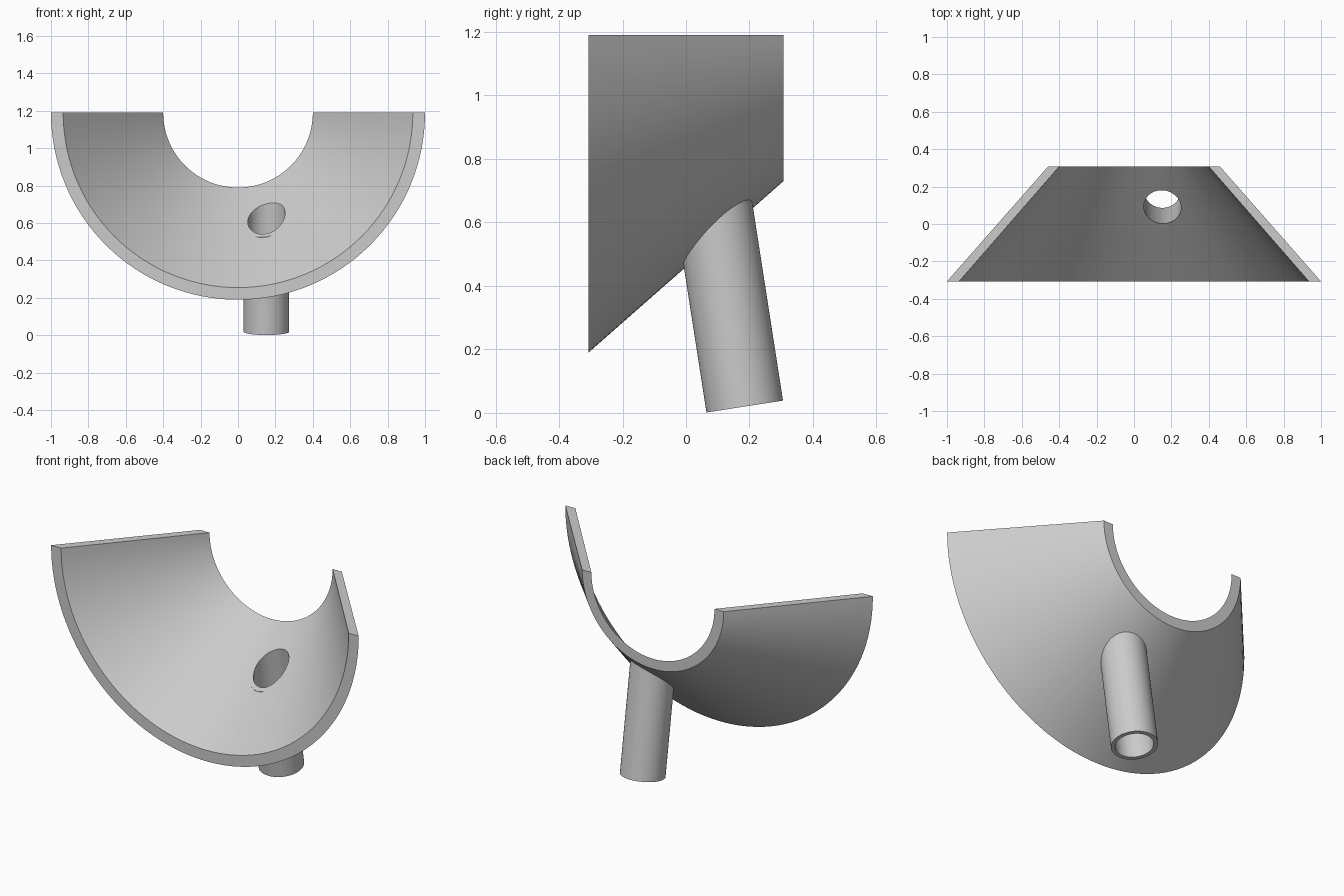
import bpy, bmesh
from math import pi, sin, cos
from mathutils import Matrix, Vector
from mathutils.geometry import intersect_line_plane

if "Cube" in bpy.data.objects:
    bpy.data.objects.remove(bpy.data.objects["Cube"])

grey = bpy.data.materials.new("light grey")
grey.use_nodes = True
grey.diffuse_color = (0.6, 0.6, 0.6, 1)
grey.node_tree.nodes["Principled BSDF"].inputs["Base Color"].default_value = (0.6, 0.6, 0.6, 1)


def revolve(name, profile, start, arc, steps, place):
    """Sweep a closed (radius, height) profile around local z, then place it."""
    full = arc >= 2 * pi
    bm = bmesh.new()
    rings = []
    for i in range(steps if full else steps + 1):
        a = start + arc * i / steps
        rings.append([bm.verts.new((r * cos(a), r * sin(a), h)) for r, h in profile])
    n = len(profile)
    for i in range(steps):
        p, q = rings[i], rings[(i + 1) % len(rings)]
        for j in range(n):
            k = (j + 1) % n
            bm.faces.new((p[j], q[j], q[k], p[k]))
    if not full:
        bm.faces.new(rings[0])
        bm.faces.new(rings[-1])
    bm.transform(place)
    bmesh.ops.recalc_face_normals(bm, faces=bm.faces)
    mesh = bpy.data.meshes.new(name)
    bm.to_mesh(mesh)
    bm.free()
    mesh.materials.append(grey)
    obj = bpy.data.objects.new(name, mesh)
    bpy.context.collection.objects.link(obj)
    return obj


def smooth(obj):
    bpy.ops.object.select_all(action='DESELECT')
    obj.select_set(True)
    bpy.context.view_layer.objects.active = obj
    bpy.ops.object.shade_smooth_by_angle(angle=0.5)


# Half cone shell, its axis running front to back
shell_place = Matrix.Translation((0, 0, 1.19)) @ Matrix.Rotation(-pi / 2, 4, 'X')
shell = revolve("half_cone_shell",
                [(1.0, -0.307), (0.46, 0.307), (0.4, 0.307), (0.935, -0.307)],
                0, pi, 64, shell_place)

# Tilted tube, its top trimmed to follow the shell
tube_place = Matrix.Translation((0.152, 0.185, 0.02)) @ Matrix.Rotation(0.154, 4, 'X')
tube = revolve("drain_tube", [(0.122, 0), (0.122, 1), (0.1, 1), (0.1, 0)],
               0, 2 * pi, 64, tube_place)
axis = tube_place.to_3x3() @ Vector((0, 0, 1))
for v in tube.data.vertices:
    if v.co.z > 0.5:
        v.co = intersect_line_plane(v.co, v.co + axis,
                                    Vector((0.13, -0.012, 0.527)),
                                    Vector((-0.2, -0.84, 1)))

# Bore through the shell
bore = bpy.data.meshes.new("bore_cutter")
bm = bmesh.new()
bmesh.ops.create_cone(bm, cap_ends=True, segments=64, radius1=0.1, radius2=0.1, depth=0.8,
                      matrix=tube_place @ Matrix.Translation((0, 0, 0.6)))
bm.to_mesh(bore)
bm.free()
cutter = bpy.data.objects.new("bore_cutter", bore)
bpy.context.collection.objects.link(cutter)
cutter.hide_render = True

cut = shell.modifiers.new("bore", 'BOOLEAN')
cut.operation = 'DIFFERENCE'
cut.solver = 'EXACT'
cut.object = cutter
bpy.context.view_layer.objects.active = shell
shell.select_set(True)
bpy.ops.object.modifier_apply(modifier=cut.name)
bpy.data.objects.remove(cutter)

for part in (shell, tube):
    smooth(part)
